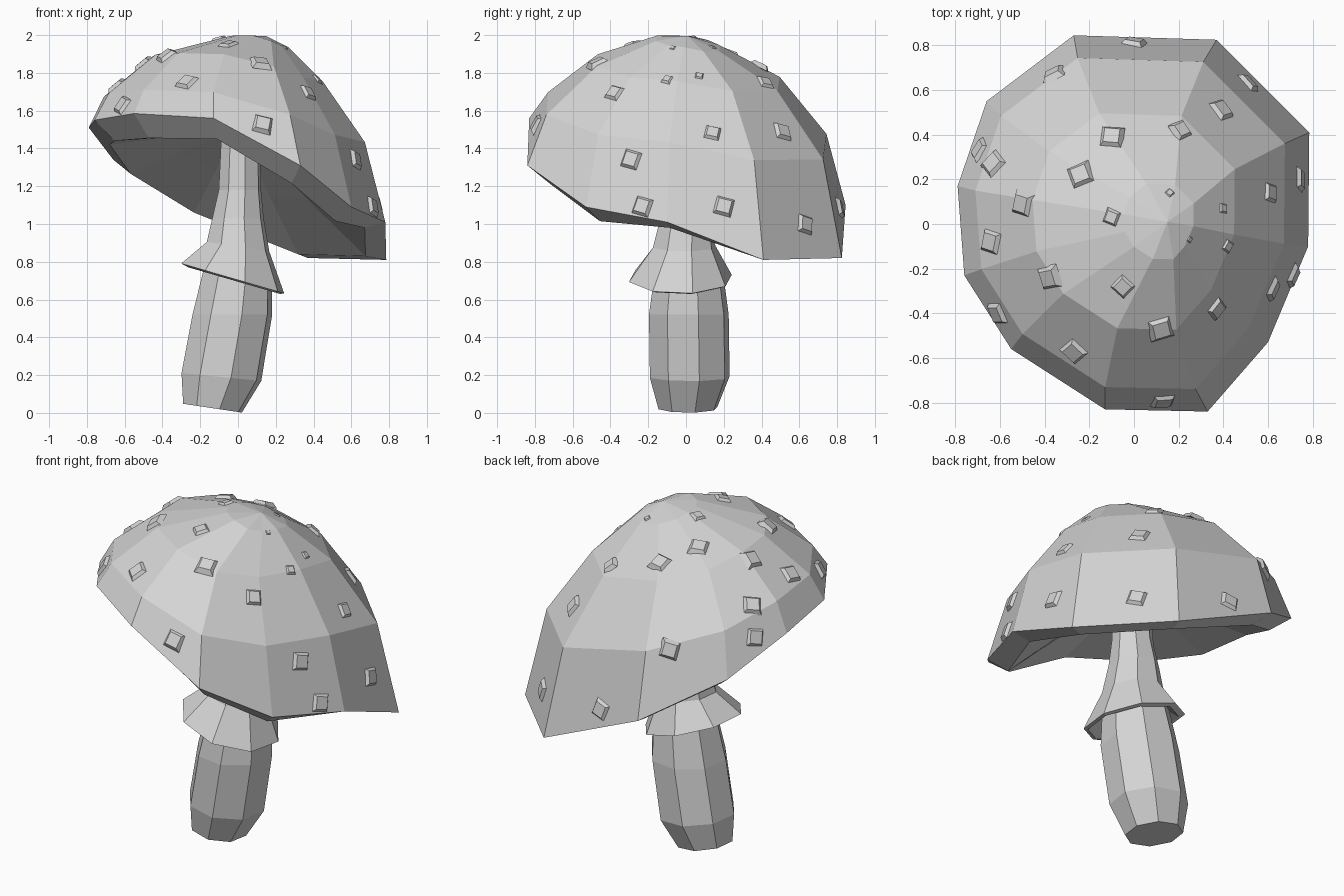
import bpy
import bmesh
import math
from mathutils import Vector, Matrix
from mathutils.bvhtree import BVHTree

cube = bpy.data.objects.get("Cube")
if cube:
    bpy.data.objects.remove(cube)

GREY = (0.66, 0.66, 0.66, 1.0)
grey = bpy.data.materials.new("plain_grey")
grey.use_nodes = True
grey.diffuse_color = GREY
grey.node_tree.nodes["Principled BSDF"].inputs["Base Color"].default_value = GREY


def finish(bm, name):
    """Turn a bmesh into a flat shaded grey object."""
    mesh = bpy.data.meshes.new(name)
    bm.to_mesh(mesh)
    bm.free()
    mesh.materials.append(grey)
    obj = bpy.data.objects.new(name, mesh)
    bpy.context.collection.objects.link(obj)
    return obj


def loft(rings, start=None, end=None):
    """Skin a list of rings, closing each end with a fan or a flat face."""
    bm = bmesh.new()
    loops = [[bm.verts.new(p) for p in ring] for ring in rings]
    count = len(loops[0])
    for low, high in zip(loops, loops[1:]):
        for i in range(count):
            j = (i + 1) % count
            bm.faces.new((low[i], low[j], high[j], high[i]))
    for loop, tip in ((loops[0], start), (loops[-1], end)):
        if tip is None:
            bm.faces.new(loop)
        else:
            peak = bm.verts.new(tip)
            for i in range(count):
                bm.faces.new((loop[i], loop[(i + 1) % count], peak))
    bmesh.ops.recalc_face_normals(bm, faces=bm.faces)
    return bm


# Cap: a tilted, uneven rim that levels out towards the crown
RIM = [(0.785, 0.41, 0.81), (0.37, 0.825, 0.82), (-0.27, 0.845, 1.10),
       (-0.66, 0.55, 1.34), (-0.79, 0.17, 1.51), (-0.76, -0.23, 1.55),
       (-0.55, -0.56, 1.585), (-0.13, -0.83, 1.56), (0.33, -0.84, 1.31),
       (0.60, -0.53, 1.09), (0.78, -0.10, 1.01)]
# How far the inner lip hangs below each rim corner
LIP_DROP = [-0.02, -0.02, 0.04, 0.075, 0.09, 0.11, 0.13, 0.11, 0.095, 0.075, 0.03]


def cap_ring(scale, cx, cy, z, tilt):
    return [(cx + x * scale, cy + y * scale, z + (h - 1.2) * tilt) for x, y, h in RIM]


inner_lip = [(x * 0.86, y * 0.86, h - drop) for (x, y, h), drop in zip(RIM, LIP_DROP)]
cap_bm = loft([
    cap_ring(0.45, 0, 0, 1.32, 0.45),      # inside of the cap
    inner_lip,
    RIM,
    cap_ring(0.88, -0.015, 0, 1.525, 0.48),   # shoulder
    cap_ring(0.575, 0, 0.01, 1.805, 0.26),
    cap_ring(0.20, 0.11, 0.01, 1.957, 0.11),  # crown
], start=(0, 0, 1.5), end=(0.15, 0.01, 1.995))
surface = BVHTree.FromBMesh(cap_bm)
finish(cap_bm, "cap")

# Stem: leaning octagonal stalk with a flared, tilted skirt
STEM = [  # centre x, centre y, height, radius, slope along x
    (-0.135, 0.01, 0.025, 0.16, -0.15),
    (-0.088, 0.02, 0.19, 0.217, -0.1),
    (-0.03, 0.015, 0.52, 0.217, 0),
    (0.0, 0.015, 0.75, 0.185, -0.1),
    (-0.02, -0.03, 0.70, 0.25, -0.29),
    (-0.028, -0.03, 0.712, 0.28, -0.29),
    (0.0, -0.01, 0.88, 0.17, -0.15),
    (0.0, 0.0, 1.03, 0.14, 0),
    (0.01, 0.0, 1.18, 0.115, 0),
    (0.015, 0.0, 1.49, 0.105, 0),
]


def stem_ring(cx, cy, z, radius, slope, sides=8):
    ring = []
    for i in range(sides):
        angle = math.tau * (i + 0.3) / sides
        dx, dy = radius * math.cos(angle), radius * math.sin(angle)
        ring.append((cx + dx, cy + dy, z + slope * dx))
    return ring


finish(loft([stem_ring(*row) for row in STEM]), "stem")

# Warts: small truncated pyramids seated on the cap
WARTS = [(-0.36, 0.67), (-0.69, 0.33), (-0.63, 0.27), (-0.5, 0.09), (-0.64, -0.08),
         (-0.24, 0.22), (-0.1, 0.39), (-0.1, 0.03), (0.21, 0.42), (0.39, 0.51),
         (0.51, 0.63), (0.4, 0.07), (0.42, -0.1), (0.61, 0.14), (0.62, -0.29),
         (0.71, -0.23), (0.37, -0.38), (0.12, -0.47), (-0.05, -0.28), (-0.38, -0.24),
         (-0.61, -0.4), (-0.27, -0.57), (0.13, -0.79), (0.0, 0.81), (0.74, 0.2),
         (0.16, 0.14), (0.25, -0.07)]
warts = bmesh.new()
for x, y in WARTS:
    spot, normal, _, _ = surface.ray_cast(Vector((x, y, 3)), Vector((0, 0, -1)))
    if spot is None:
        continue
    away = math.hypot(x - 0.22, y - 0.02)
    size = min(0.11, 0.01 + 0.2 * away)
    across = Vector((0, 0, 1)).cross(normal).normalized()
    along = normal.cross(across)
    place = Matrix((across, along, normal)).transposed().to_4x4()
    place.translation = spot + normal * size * 0.04
    bmesh.ops.create_cone(warts, cap_ends=True, segments=4, radius1=size * 0.7,
                          radius2=size * 0.45, depth=size * 0.25,
                          matrix=place @ Matrix.Rotation(math.radians(30), 4, 'Z'))
finish(warts, "cap_warts")
